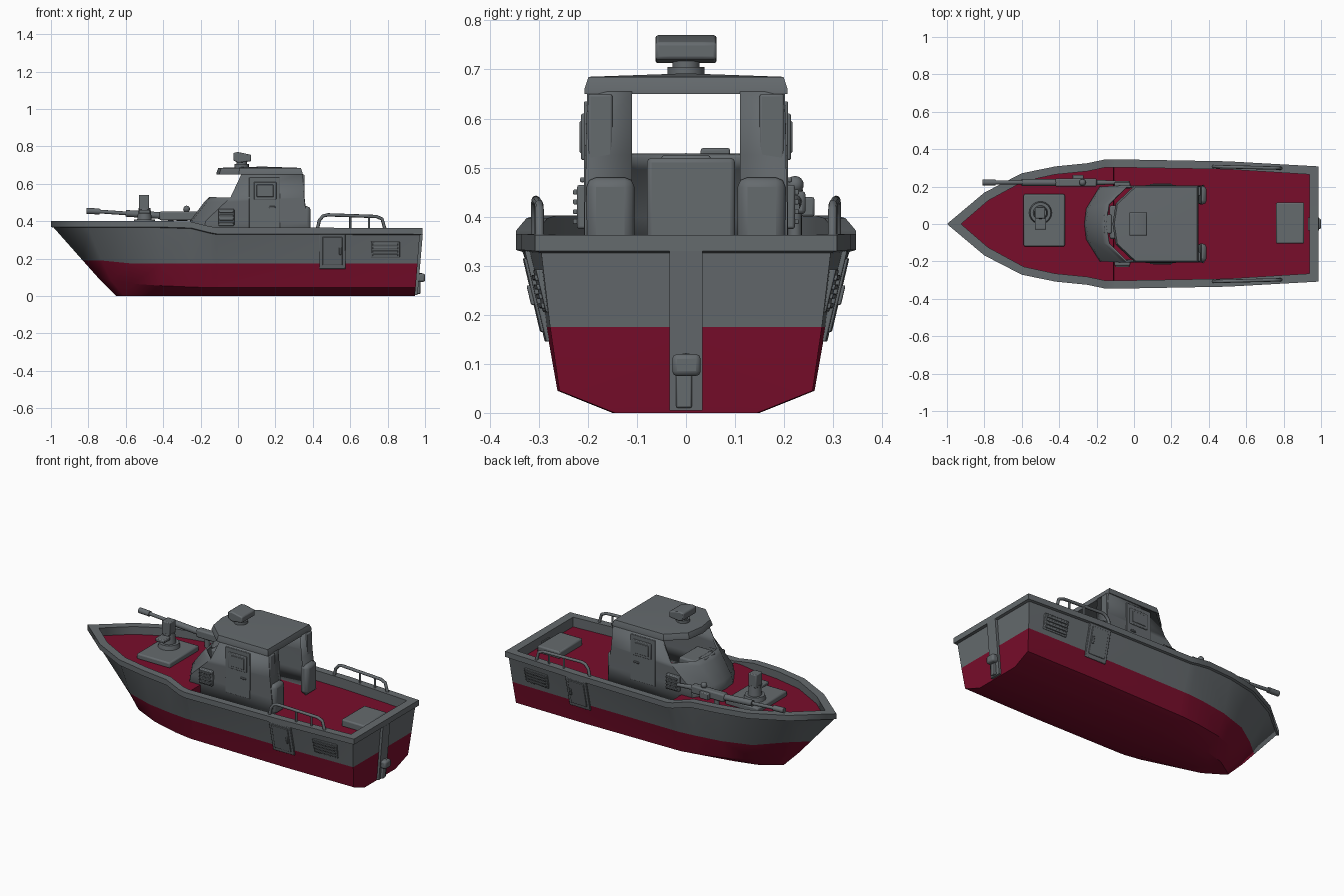
import bpy, bmesh, math
from mathutils import Vector

cube = bpy.data.objects.get("Cube")
if cube:
    bpy.data.objects.remove(cube, do_unlink=True)


def material(name, rgb):
    m = bpy.data.materials.new(name)
    m.use_nodes = True
    m.diffuse_color = (*rgb, 1)
    m.node_tree.nodes["Principled BSDF"].inputs["Base Color"].default_value = (*rgb, 1)
    return m


GRAY = material("hull gray", (0.13, 0.145, 0.155))
RED = material("deck red", (0.19, 0.004, 0.024))


def finish(name, bm, mirror=False, bevel=0, solid=0, mats=(GRAY,)):
    bmesh.ops.remove_doubles(bm, verts=bm.verts, dist=0.0005)
    bmesh.ops.recalc_face_normals(bm, faces=bm.faces)
    me = bpy.data.meshes.new(name)
    bm.to_mesh(me)
    bm.free()
    ob = bpy.data.objects.new(name, me)
    bpy.context.collection.objects.link(ob)
    for m in mats:
        me.materials.append(m)
    if mirror:
        mod = ob.modifiers.new("Mirror", "MIRROR")
        mod.use_axis = (False, True, False)
        mod.merge_threshold = 0.001
    if solid:
        mod = ob.modifiers.new("Solidify", "SOLIDIFY")
        mod.thickness, mod.offset = solid, 0
    if bevel:
        mod = ob.modifiers.new("Bevel", "BEVEL")
        mod.width, mod.segments = bevel, 2
    bpy.ops.object.select_all(action="DESELECT")
    bpy.context.view_layer.objects.active = ob
    ob.select_set(True)
    bpy.ops.object.shade_smooth_by_angle(angle=math.radians(30))
    return ob


def loft(rows, rule=None):
    """Skin a grid of points; rule(i, j) gives the material index."""
    bm = bmesh.new()
    grid = [[bm.verts.new(p) for p in row] for row in rows]
    for i in range(len(rows) - 1):
        for j in range(len(rows[0]) - 1):
            f = bm.faces.new((grid[i][j], grid[i + 1][j], grid[i + 1][j + 1], grid[i][j + 1]))
            f.material_index = rule(i, j) if rule else 0
    return bm


def box(name, x, y, z, mirror=False, bevel=0.005, mat=GRAY, taper=1):
    bm = bmesh.new()
    bmesh.ops.create_cube(bm, size=1)
    for v in bm.verts:
        k = taper if v.co.z > 0 else 1
        v.co = [(a + b) / 2 + c * (b - a) * s for (a, b), c, s in zip((x, y, z), v.co, (k, k, 1))]
    return finish(name, bm, mirror, bevel, mats=(mat,))


def rod(name, a, b, r, r2=None, sides=16, mirror=False):
    a, b = Vector(a), Vector(b)
    bm = bmesh.new()
    bmesh.ops.create_cone(bm, cap_ends=True, segments=sides, radius1=r,
                          radius2=r if r2 is None else r2, depth=(b - a).length)
    q = (b - a).to_track_quat("Z", "Y")
    for v in bm.verts:
        v.co = q @ v.co + (a + b) / 2
    return finish(name, bm, mirror)


# Hull: sheer x,y,z / waterline x,y / chine x,y,z / bottom x,y / rail inset x / deck z
stations = [
    (-.985, 0, .365, -.83, 0, -.75, 0, .10, -.65, 0, .06, .355),
    (-.80, .155, .365, -.73, .085, -.68, .05, .085, -.61, .03, .02, .355),
    (-.60, .258, .365, -.58, .195, -.56, .145, .065, -.53, .08, .01, .355),
    (-.42, .295, .365, -.41, .25, -.41, .205, .055, -.40, .115, 0, .355),
    (-.25, .312, .36, -.25, .275, -.25, .24, .048, -.25, .14, 0, .355),
    (-.15, .333, .335, -.15, .285, -.15, .253, .045, -.15, .15, 0, .355),
    (-.11, .333, .328, -.11, .285, -.11, .255, .045, -.11, .15, 0, .355),
    (-.108, .333, .328, -.108, .285, -.108, .255, .045, -.108, .15, 0, .305),
    (.50, .322, .328, .50, .285, .50, .262, .045, .50, .15, 0, .305),
    (.972, .295, .326, .96, .277, .95, .258, .045, .945, .145, -.035, .305),
]


def section(sx, sy, sz, wx, wy, cx, cy, cz, bx, by, inset, deck, end=0):
    iy = max(0, sy - .03)
    out = 0 if sy == 0 else .013
    ox = sx - .015 if sx < -.9 else sx + (.015 if sx > .9 else 0)
    wz = .19 if sx < -.7 else .175
    pts = [(bx, 0, 0), (bx, by, 0), (cx, cy, cz), (wx, wy, wz), (sx, sy, sz), (ox, sy + out, sz + .004),
           (ox, sy + out, sz + .037), (sx + inset, iy, sz + .037), (sx + inset, iy, deck), (sx + inset, 0, deck)]
    return [(x, 0 if end else y, z) for x, y, z in pts]


rows = [section(*s) for s in stations] + [section(*stations[-1], end=1)]
finish("hull", loft(rows, lambda i, j: 1 if j < 3 or j == 8 else 0), mirror=True, mats=(GRAY, RED))

# Cabin shell: outline from front centre round to the aft doorway, at rising heights
levels = [
    [(-.27, 0), (-.262, .08), (-.19, .195), (.37, .203), (.37, .11)],
    [(-.25, 0), (-.24, .08), (-.17, .195), (.365, .203), (.365, .11)],
    [(-.175, 0), (-.16, .1), (-.065, .2), (.353, .2), (.353, .11)],
    [(-.15, 0), (-.135, .105), (-.04, .2), (.35, .2), (.35, .11)],
    [(-.09, 0), (-.075, .11), (.02, .195), (.34, .197), (.34, .11)],
]
heights = (.305, .40, .50, .525, .655)
bm = loft([[(x, y, z) for x, y in lv] for lv, z in zip(levels, heights)])
panes = [f for f in bm.faces if f.calc_center_median().z > .55 and f.calc_center_median().x < 0]
bmesh.ops.inset_individual(bm, faces=panes, thickness=.014)
bmesh.ops.delete(bm, geom=panes, context="FACES")
finish("cabin", bm, mirror=True, solid=.012)

# Roof with a sloped brim
roof = [(-.115, 0), (-.098, .11), (.005, .207), (.345, .207), (.345, 0)]


def ring(z, k):
    return [(.13 + (x - .13) * k, y * k, z) for x, y in roof]


finish("roof", loft([ring(.65, 0), ring(.65, 1), ring(.66, 1), ring(.685, .96), ring(.692, 0)]), mirror=True)

# Cabin fittings
box("helm_console", (-.13, -.02), (-.08, .1), (.305, .52), bevel=.01)
box("aft_locker", (.335, .388), (.105, .203), (.305, .48), True, .02)
box("aft_pillar", (.335, .355), (.15, .2), (.40, .65), True)
box("side_door", (.06, .225), (.2, .208), (.36, .635), True, .003)
box("door_window_frame", (.085, .205), (.203, .214), (.515, .61), True, .004)
box("door_window_pane", (.1, .19), (.21, .217), (.53, .595), True, .003)
box("door_handle", (.165, .20), (.206, .216), (.47, .48), True, .003)
box("vent_housing", (-.105, -.02), (.19, .222), (.375, .465), True)
for i in range(4):
    z = .385 + i * .02
    box("vent_slat", (-.1, -.025), (.218, .23), (z, z + .01), True, .002)
box("deck_coaming", (-.16, -.12), (-.05, .05), (.51, .525))

# Roof sensor
rod("sensor_base", (0.02, 0, .68), (.02, 0, .705), .038)
rod("sensor_neck", (0.02, 0, .70), (.02, 0, .725), .028)
bm = loft([[(x, y * k, z) for x, z in ((-.025, .725), (-.025, .765), (.0, .77), (.07, .755), (.07, .72), (.0, .712), (-.025, .725))]
           for y, k in ((-.05, 1.25), (-.035, 1), (.035, 1), (.05, 1.25))])
bmesh.ops.holes_fill(bm, edges=bm.edges)
finish("sensor_head", bm, bevel=.006)

# Foredeck mount
box("mount_plate", (-.59, -.37), (-.12, .16), (.35, .385), bevel=.008)
rod("mount_foot", (-.5, .06, .38), (-.5, .06, .41), .062, .055, 24)
rod("mount_column", (-.5, .06, .40), (-.5, .06, .47), .04, .032, 24)
box("mount_sight", (-.53, -.475), (.03, .09), (.46, .54))
box("mount_arm", (-.53, -.47), (-.03, .03), (.44, .46))

# Long deck gun resting along the port side
rod("gun_muzzle", (-.81, .222, .455), (-.74, .222, .452), .016)
rod("gun_barrel", (-.76, .222, .453), (-.5, .222, .435), .01)
rod("gun_jacket", (-.6, .222, .442), (-.38, .222, .428), .018)
box("gun_receiver", (-.42, -.2), (.2, .244), (.405, .452), bevel=.008)
box("gun_feed", (-.33, -.27), (.235, .262), (.40, .44))
rod("gun_grip", (-.2, .222, .43), (-.1, .222, .42), .014, .01)
rod("gun_support", (-.36, .222, .35), (-.36, .222, .42), .014)
bm = bmesh.new()
bmesh.ops.create_uvsphere(bm, u_segments=12, v_segments=8, radius=.018)
bmesh.ops.translate(bm, verts=bm.verts, vec=(-.275, .222, .465))
finish("gun_sight", bm)


# Handrails
def pipe(name, pts, r):
    cu = bpy.data.curves.new(name, "CURVE")
    cu.dimensions, cu.bevel_depth, cu.bevel_resolution = "3D", r, 2
    sp = cu.splines.new("POLY")
    sp.points.add(len(pts) - 1)
    for p, co in zip(sp.points, pts):
        p.co = (*co, 1)
    cu.materials.append(GRAY)
    bpy.context.collection.objects.link(bpy.data.objects.new(name, cu))


for s in (-1, 1):
    path = [(.425, .36), (.435, .405), (.455, .428), (.48, .434), (.74, .425), (.77, .412), (.785, .36)]
    pipe("handrail", [(x, s * (.318 - .025 * x), z) for x, z in path], .009)
    for x in (.6, .7):
        pipe("rail_post", [(x, s * (.318 - .025 * x), .36), (x, s * (.318 - .025 * x), .43)], .006)


# Hull side fittings, leaning with the hull side
def side_plate(name, x0, x1, z0, z1, depth, bevel=.003):
    bm = bmesh.new()
    bmesh.ops.create_cube(bm, size=1)
    for v in bm.verts:
        x = (x0 + x1) / 2 + v.co.x * (x1 - x0)
        z = (z0 + z1) / 2 + v.co.z * (z1 - z0)
        y = .285 + (z - .175) * .235 - max(0, x - .5) * .04
        v.co = (x, y + (depth if v.co.y > 0 else -.02), z)
    finish(name, bm, True, bevel)


side_plate("boarding_hatch_frame", .435, .575, .145, .33, .010)
side_plate("boarding_hatch_panel", .452, .558, .165, .315, .015)
side_plate("boarding_hatch_latch", .54, .553, .22, .26, .022)
side_plate("hull_vent_frame", .71, .865, .205, .292, .008)
for i in range(4):
    z = .213 + i * .019
    side_plate("hull_vent_slat", .72, .855, z, z + .011, .014, .002)

# Stern
box("stern_hatch", (.76, .91), (-.105, .115), (.30, .345), bevel=.008)
finish("stern_post", loft([[(x, y, z) for x, z in ((.93, 0.005), (.96, 0.005), (.988, .33), (.93, .33), (.93, .005))]
                           for y in (0, .034)] + [[(.94, .034, .1)] * 5]), mirror=True)
rod("drive_shaft", (.93, 0, .1), (.985, 0, .1), .022)
box("drive_head", (.962, 1.0), (-.028, .03), (.075, .12), bevel=.01)
box("rudder_blade", (.94, .975), (-.02, .012), (.01, .08), bevel=.004)
